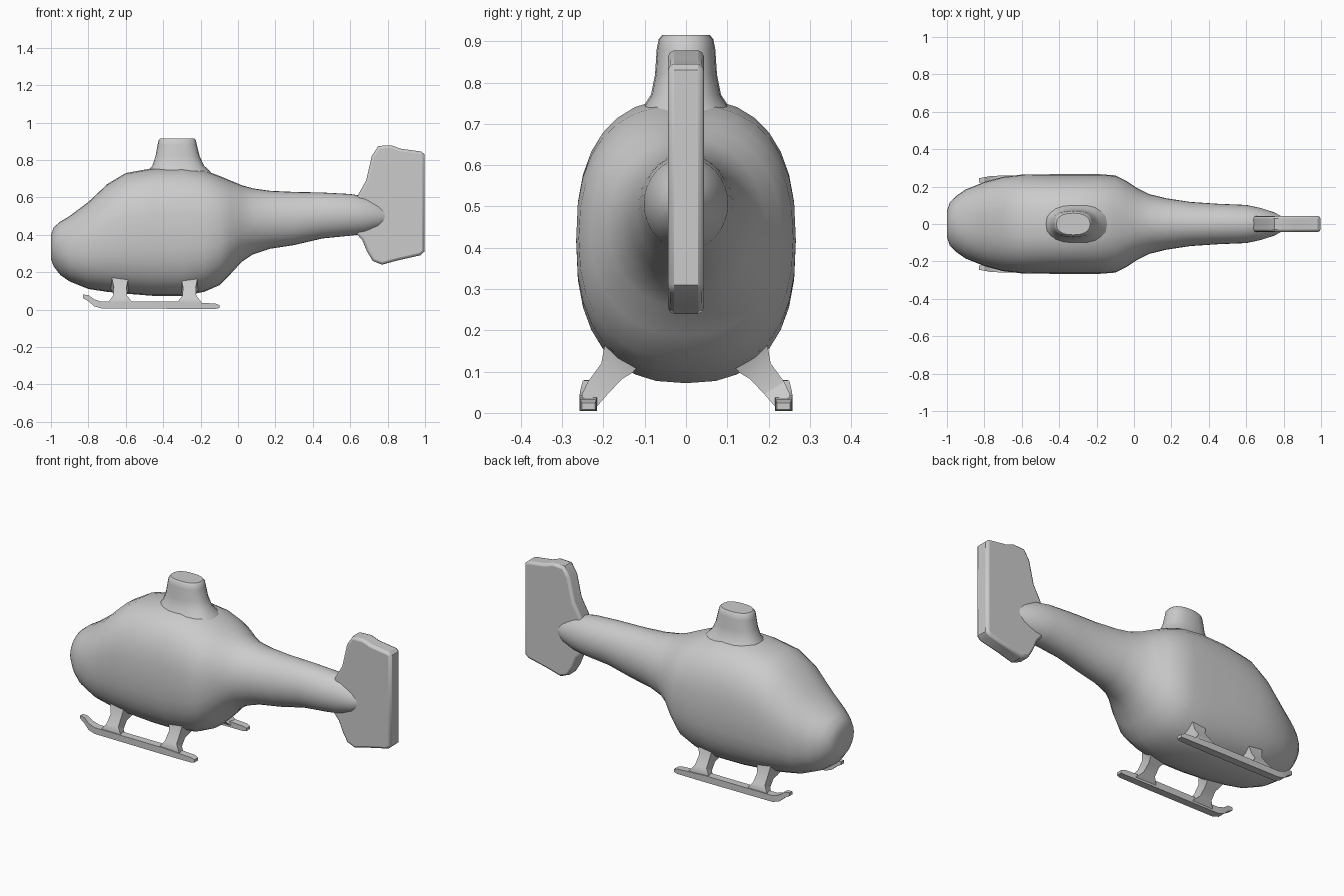
import bpy, bmesh
from math import sin, cos, pi, radians

if "Cube" in bpy.data.objects:
    bpy.data.objects.remove(bpy.data.objects["Cube"])


def finish(name, bm, angle=40):
    bmesh.ops.recalc_face_normals(bm, faces=bm.faces)
    mesh = bpy.data.meshes.new(name)
    bm.to_mesh(mesh)
    bm.free()
    obj = bpy.data.objects.new(name, mesh)
    bpy.context.collection.objects.link(obj)
    bpy.ops.object.select_all(action='DESELECT')
    obj.select_set(True)
    bpy.context.view_layer.objects.active = obj
    bpy.ops.object.shade_smooth_by_angle(angle=radians(angle))
    return obj


def loft(name, rings, angle=40):
    """Skin a list of equal-length point rings and cap both ends."""
    bm = bmesh.new()
    loops = [[bm.verts.new(p) for p in ring] for ring in rings]
    n = len(loops[0])
    for a, b in zip(loops, loops[1:]):
        for i in range(n):
            j = (i + 1) % n
            bm.faces.new((a[i], a[j], b[j], b[i]))
    bm.faces.new(loops[0])
    bm.faces.new(loops[-1])
    return finish(name, bm, angle)


def oval(rx, ry, power=2.0, count=32):
    """Superellipse outline."""
    pts = []
    for i in range(count):
        c, s = cos(2 * pi * i / count), sin(2 * pi * i / count)
        pts.append((rx * abs(c) ** (2 / power) * (1 if c >= 0 else -1),
                    ry * abs(s) ** (2 / power) * (1 if s >= 0 else -1)))
    return pts


# Cabin and tail boom: x, bottom z, top z, half width, squareness
sections = [
    (-1.0, .27, .40, .07, 2), (-.985, .23, .44, .115, 2),
    (-.95, .185, .47, .15, 2.1), (-.90, .15, .50, .185, 2.2),
    (-.80, .11, .575, .225, 2.3), (-.70, .095, .67, .252, 2.4),
    (-.60, .085, .73, .264, 2.5), (-.45, .073, .757, .266, 2.5),
    (-.30, .072, .762, .266, 2.5), (-.18, .095, .745, .266, 2.5),
    (-.10, .13, .715, .26, 2.4), (-.04, .19, .69, .23, 2.3),
    (.02, .255, .665, .19, 2.1), (.08, .295, .648, .16, 2),
    (.17, .325, .635, .138, 2), (.30, .345, .629, .118, 2),
    (.45, .38, .626, .108, 2), (.60, .395, .618, .102, 2),
    (.68, .405, .605, .085, 2), (.75, .43, .57, .062, 2),
    (.80, .46, .54, .035, 2),
]
loft("fuselage", [[(x, u, (z0 + z1) / 2 + v)
                   for u, v in oval(w, (z1 - z0) / 2, p)]
                  for x, z0, z1, w, p in sections])

# Rotor mast: z, centre x, x radius, y radius
mast = [(.68, -.31, .20, .14), (.74, -.315, .165, .105), (.77, -.32, .138, .085),
        (.82, -.323, .118, .075), (.88, -.325, .105, .071),
        (.905, -.325, .10, .066), (.915, -.325, .09, .058)]
loft("rotor_mast", [[(cx + u, v, z) for u, v in oval(rx, ry, 2.4, 20)]
                    for z, cx, rx, ry in mast])

# Tail fin: side outline extruded across y, with chamfered rim
outline = [(.63, .41), (.665, .37), (.69, .31), (.72, .26), (.77, .24), (.85, .262),
           (.975, .29), (.997, .31), (.997, .83), (.98, .845), (.87, .86),
           (.82, .878), (.75, .875), (.715, .82), (.685, .69), (.64, .61)]
fin = loft("tail_fin", [[(x, y, z) for x, z in outline] for y in (-.043, .043)], 30)
bevel = fin.modifiers.new("rim", 'BEVEL')
bevel.width = .014
bevel.segments = 2
bevel.limit_method = 'ANGLE'
bevel.angle_limit = radians(60)

# Landing gear, one set per side
skid = [(-.83, .222, .245, .062, .08), (-.80, .22, .25, .045, .078),
        (-.77, .216, .256, .018, .055), (-.73, .215, .258, .006, .042),
        (-.30, .215, .258, .004, .042), (-.12, .217, .256, .004, .032),
        (-.10, .22, .252, .008, .024)]
# Strut: half width in x, outer y and z, inner y and z
strut = [(.06, .18, .22, .10, .13), (.043, .197, .165, .13, .097),
         (.034, .205, .12, .155, .082), (.037, .238, .075, .19, .045),
         (.06, .252, .045, .21, .022), (.07, .252, .03, .22, .012)]
for side, s in (("left", 1), ("right", -1)):
    loft(side + "_skid", [[(x, s * a, z0), (x, s * b, z0), (x, s * b, z1), (x, s * a, z1)]
                          for x, a, b, z0, z1 in skid], 30)
    for end, cx in (("front", -.63), ("rear", -.26)):
        loft(f"{end}_{side}_strut",
             [[(cx - h, s * yo, zo), (cx + h, s * yo, zo),
               (cx + h, s * yi, zi), (cx - h, s * yi, zi)]
              for h, yo, zo, yi, zi in strut], 30)
